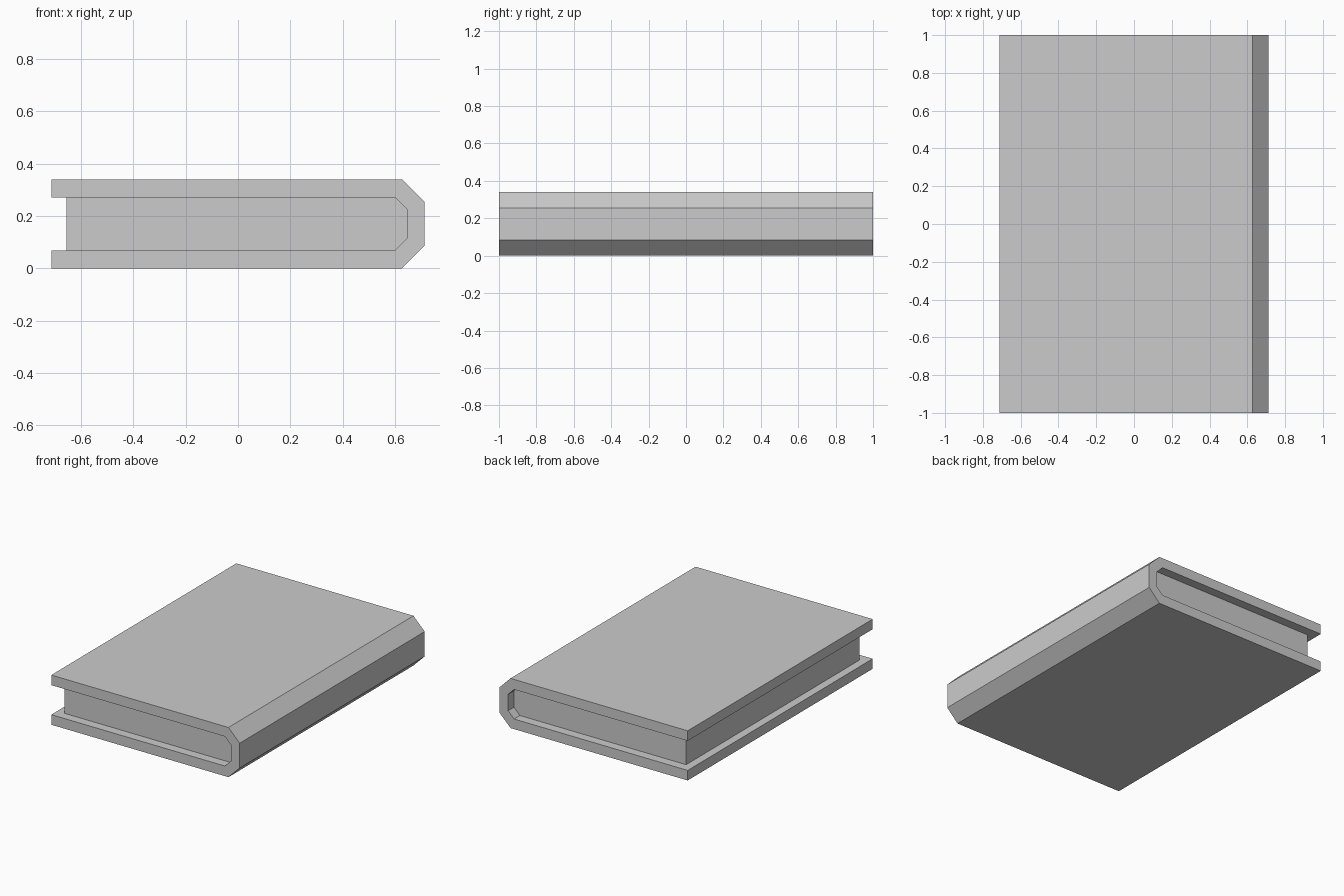
import bpy
import bmesh

cube = bpy.data.objects.get("Cube")
if cube:
    bpy.data.objects.remove(cube, do_unlink=True)

# One flat grey for the whole book
grey = bpy.data.materials.new("light_grey")
grey.use_nodes = True
colour = (0.6, 0.6, 0.6, 1)
grey.diffuse_color = colour
grey.node_tree.nodes["Principled BSDF"].inputs["Base Color"].default_value = colour

HEIGHT = 0.34
MID = HEIGHT / 2


def bevelled_half(left, spine, half, chamfer):
    """Upper half of a slab outline whose spine side is chamfered."""
    return [(left, MID + half), (spine - chamfer, MID + half),
            (spine, MID + half - chamfer)]


def mirrored(points):
    """The same points reflected below mid height, in reverse order."""
    return [(x, HEIGHT - z) for x, z in reversed(points)]


def extrude_profile(name, outline, half_length):
    """Extrude an x-z outline along y."""
    bm = bmesh.new()
    face = bm.faces.new([bm.verts.new((x, -half_length, z)) for x, z in outline])
    result = bmesh.ops.extrude_face_region(bm, geom=[face])
    moved = [v for v in result["geom"] if isinstance(v, bmesh.types.BMVert)]
    bmesh.ops.translate(bm, verts=moved, vec=(0, 2 * half_length, 0))
    bmesh.ops.recalc_face_normals(bm, faces=bm.faces)
    mesh = bpy.data.meshes.new(name)
    bm.to_mesh(mesh)
    bm.free()
    mesh.materials.append(grey)
    obj = bpy.data.objects.new(name, mesh)
    bpy.context.collection.objects.link(obj)
    return obj


# Cover: boards and chamfered spine in one wrapped shell
outer = bevelled_half(-0.713, 0.713, MID, 0.085)
inner = bevelled_half(-0.713, 0.646, 0.101, 0.045)
upper = list(reversed(inner)) + outer
extrude_profile("cover", upper + mirrored(upper), 1.0)

# Page block: fills the shell, set back from its open edges
pages = bevelled_half(-0.657, 0.646, 0.101, 0.045)
extrude_profile("page_block", pages + mirrored(pages), 0.937)
